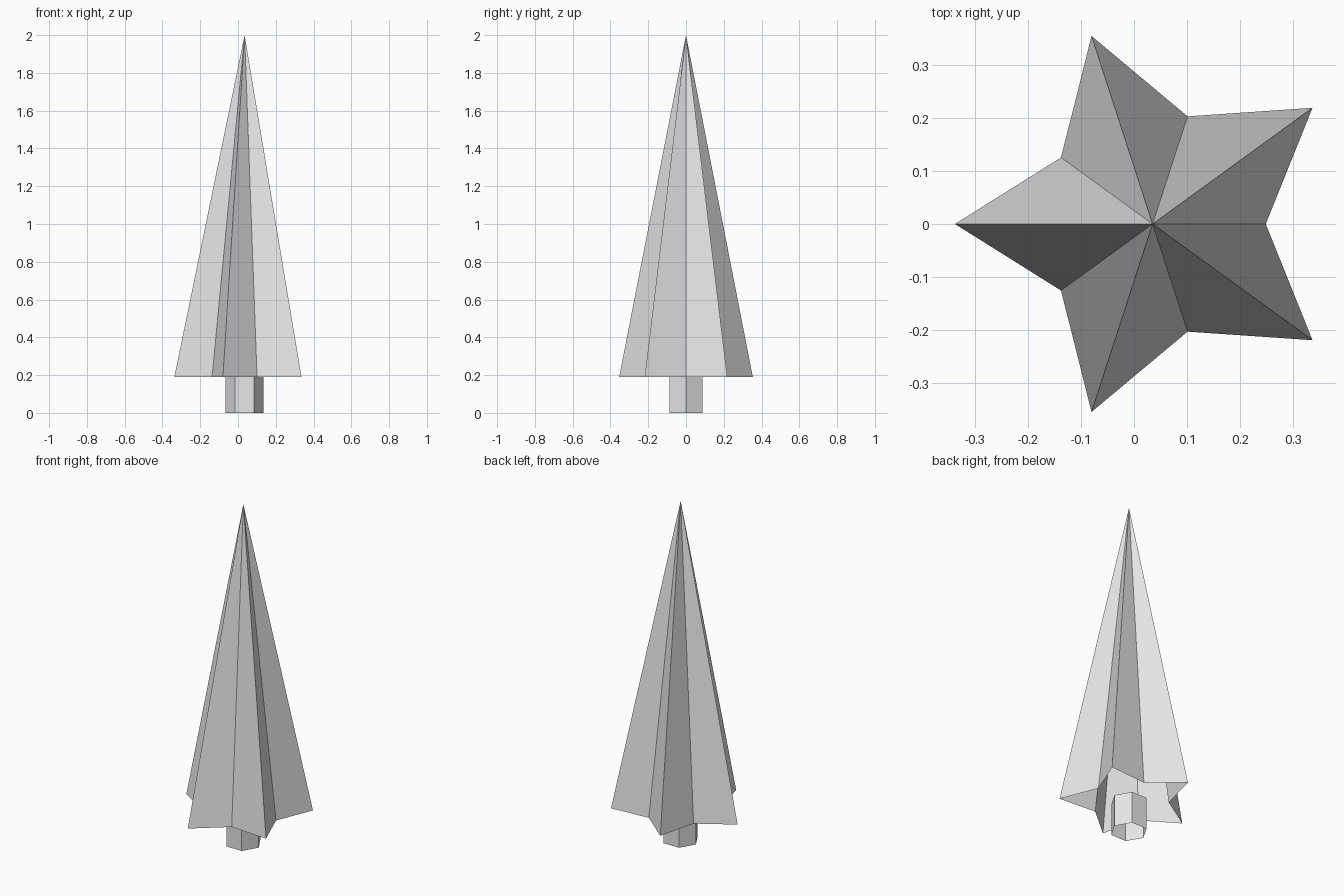
import bpy
import bmesh
from math import cos, sin, pi

cube = bpy.data.objects.get("Cube")
if cube:
    bpy.data.objects.remove(cube, do_unlink=True)

AXIS_X = 0.035      # the tree axis sits slightly off the centre
SKIRT_Z = 0.19      # rim of the canopy and top of the trunk
TIP_Z = 2.0

grey = bpy.data.materials.new("light_grey")
grey.use_nodes = True
colour = (0.8, 0.8, 0.8, 1.0)
grey.diffuse_color = colour
grey.node_tree.nodes["Principled BSDF"].inputs["Base Color"].default_value = colour


def ring(bm, radii, count, z):
    """Closed ring of vertices whose radius cycles through radii."""
    return [bm.verts.new((AXIS_X + radii[i % len(radii)] * cos(2 * pi * i / count),
                          radii[i % len(radii)] * sin(2 * pi * i / count), z))
            for i in range(count)]


def finish(bm, name):
    mesh = bpy.data.meshes.new(name)
    bm.to_mesh(mesh)
    bm.free()
    mesh.materials.append(grey)
    obj = bpy.data.objects.new(name, mesh)
    bpy.context.collection.objects.link(obj)
    return obj


# Canopy: five-pointed star cone, open underneath
bm = bmesh.new()
rim = ring(bm, (0.213, 0.372), 10, SKIRT_Z)
tip = bm.verts.new((AXIS_X, 0, TIP_Z))
for i, v in enumerate(rim):
    bm.faces.new((v, rim[(i + 1) % len(rim)], tip))
finish(bm, "canopy")

# Trunk: open six-sided tube
bm = bmesh.new()
low = ring(bm, (0.1,), 6, 0)
high = ring(bm, (0.1,), 6, SKIRT_Z)
for i in range(6):
    j = (i + 1) % 6
    bm.faces.new((low[i], low[j], high[j], high[i]))
finish(bm, "trunk")
